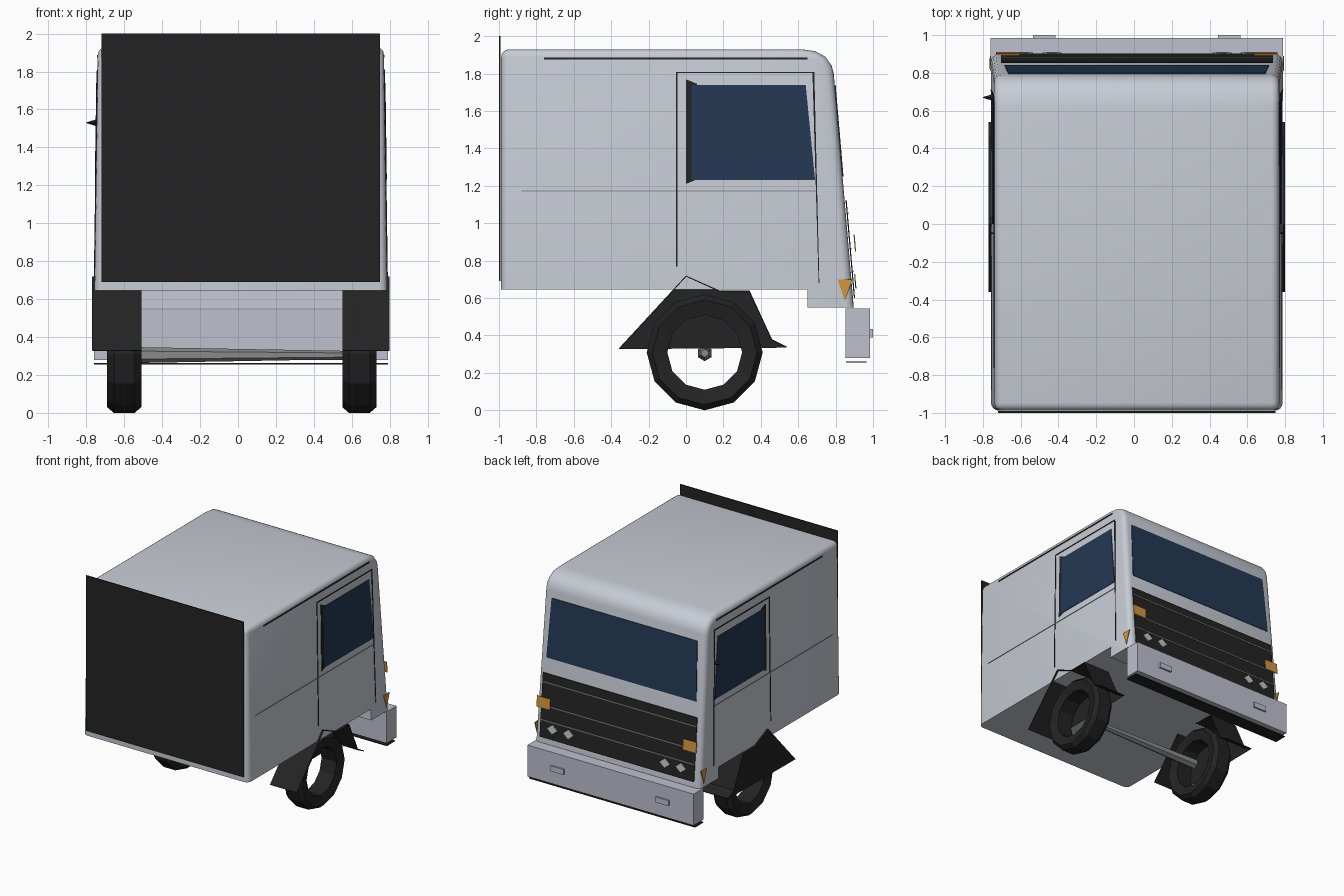
import bpy, bmesh, math
from mathutils import Vector

if "Cube" in bpy.data.objects:
    bpy.data.objects.remove(bpy.data.objects["Cube"])

CX = 0.015  # the cab sits slightly off centre


def mat(name, r, g, b):
    m = bpy.data.materials.new(name)
    m.diffuse_color = (r, g, b, 1)
    m.use_nodes = True
    m.node_tree.nodes["Principled BSDF"].inputs["Base Color"].default_value = m.diffuse_color
    return m


PAINT = mat("light grey paint", 0.57, 0.60, 0.66)
BUMPER = mat("bumper grey", 0.52, 0.53, 0.62)
BLACK = mat("black", 0.017, 0.017, 0.017)
GLASS = mat("navy glass", 0.017, 0.040, 0.090)
ORANGE = mat("orange lamp", 0.65, 0.30, 0.045)
STEEL = mat("steel grey", 0.25, 0.26, 0.26)
LAMP = mat("pale lamp", 0.55, 0.56, 0.58)


def finish(name, bm, m, smooth=False):
    bmesh.ops.recalc_face_normals(bm, faces=bm.faces)
    me = bpy.data.meshes.new(name)
    bm.to_mesh(me)
    bm.free()
    me.materials.append(m)
    ob = bpy.data.objects.new(name, me)
    ob.location.x = CX
    bpy.context.collection.objects.link(ob)
    if smooth:
        bpy.context.view_layer.objects.active = ob
        ob.select_set(True)
        bpy.ops.object.shade_smooth_by_angle(angle=math.radians(35))
        ob.select_set(False)
    return ob


def prism(name, pts, off, m):
    """Polygon of 3D points extruded by a vector."""
    bm = bmesh.new()
    f = bm.faces.new([bm.verts.new(p) for p in pts])
    r = bmesh.ops.extrude_face_region(bm, geom=[f])
    vs = [v for v in r["geom"] if isinstance(v, bmesh.types.BMVert)]
    bmesh.ops.translate(bm, verts=vs, vec=off)
    return finish(name, bm, m)


def box(name, x0, x1, y0, y1, z0, z1, m):
    return prism(name, [(x0, y0, z0), (x1, y0, z0), (x1, y1, z0), (x0, y1, z0)],
                 (0, 0, z1 - z0), m)


def half_width(z):
    return 0.772 - 0.014 * (z - 0.645)


def front_y(z):
    return 0.79 + (1.8 - z) * 0.0856


def side(name, yz, m, lift=0.003):
    """Thin plate on both flanks."""
    for s, tag in ((-1, "left"), (1, "right")):
        prism(f"{name}_{tag}", [(s * (half_width(z) + lift - 0.004), y, z) for y, z in yz],
              (s * 0.005, 0, 0), m)


def front(name, xz, m, lift=0.002):
    """Thin plate on the sloping nose."""
    return prism(name, [(x, front_y(z) + lift - 0.003, z) for x, z in xz], (0, 0.006, 0), m)


def rect(a0, a1, b0, b1):
    return [(a0, b0), (a1, b0), (a1, b1), (a0, b1)]


# cab shell: side profile, tapered upwards, rounded along its outer edges
prof = [(-0.988, 0.645), (0.65, 0.645), (0.65, 0.55), (0.897, 0.55), (0.79, 1.80),
        (0.778, 1.845), (0.745, 1.89), (0.69, 1.92), (0.62, 1.93), (-0.988, 1.93)]
bm = bmesh.new()
f = bm.faces.new([bm.verts.new((-half_width(z), y, z)) for y, z in prof])
r = bmesh.ops.extrude_face_region(bm, geom=[f])
for v in [v for v in r["geom"] if isinstance(v, bmesh.types.BMVert)]:
    v.co.x = half_width(v.co.z)
edges = []
for e in bm.edges:
    a, b = e.verts[0].co, e.verts[1].co
    if max(a.z, b.z) < 0.66:
        continue
    if a.x * b.x > 0 or (a.y < -0.9 and b.y < -0.9):
        edges.append(e)
bmesh.ops.bevel(bm, geom=edges, offset=0.042, segments=4, profile=0.5,
                affect='EDGES', clamp_overlap=False)
finish("cab_body", bm, PAINT, True)

# black rear panel
box("rear_panel", -0.735, 0.735, -1.0, -0.991, 0.69, 2.0, BLACK)

# side windows, door seams, gutter
side("side_window_frame", [(0.0, 1.21), (0.06, 1.235), (0.06, 1.745), (0.0, 1.77)], BLACK)
side("side_window", [(0.03, 1.23), (0.69, 1.23), (0.64, 1.74), (0.03, 1.74)], GLASS, 0.005)
side("door_rear_seam", rect(-0.053, -0.046, 0.77, 1.81), BLACK)
side("door_top_seam", rect(-0.05, 0.68, 1.802, 1.81), BLACK)
side("door_front_seam", [(0.709, 0.68), (0.713, 0.68), (0.686, 1.81), (0.676, 1.81)], BLACK)
side("waist_line", rect(-0.88, 0.70, 1.171, 1.176), STEEL)
side("roof_gutter", rect(-0.76, 0.65, 1.875, 1.886), BLACK)
side("side_indicator", [(0.81, 0.70), (0.89, 0.70), (0.85, 0.585)], ORANGE, 0.006)

# windscreen and grille
front("windscreen", [(-0.70, 1.25), (0.70, 1.25), (0.68, 1.74), (-0.68, 1.74)], GLASS)
front("grille", rect(-0.72, 0.72, 0.60, 1.125), BLACK, 0.008)
for i, z in enumerate((1.05, 0.86, 0.74)):
    front(f"grille_bar_{i}", rect(-0.72, 0.72, z, z + 0.008), STEEL, 0.012)

# lamps on the nose
for s, tag in ((-1, "left"), (1, "right")):
    for i, x in enumerate((0.45, 0.60)):
        c = s * x
        front(f"headlight_{tag}_{i}", [(c - 0.05, 0.69), (c, 0.65), (c + 0.05, 0.69), (c, 0.73)],
              LAMP, 0.02)
    a, b = sorted((s * 0.62, s * 0.745))
    front(f"front_indicator_{tag}", rect(a, b, 0.85, 0.94), ORANGE, 0.035)
    a, b = sorted((s * 0.43, s * 0.55))
    box(f"bumper_lamp_{tag}", a, b, 0.98, 1.0, 0.39, 0.435, BUMPER)

# bumper with dark strip below
box("bumper", -0.775, 0.775, 0.852, 0.985, 0.28, 0.545, BUMPER)
box("bumper_underside", -0.775, 0.775, 0.855, 0.965, 0.255, 0.262, BLACK)

# small mirror spike on the left flank
bm = bmesh.new()
bmesh.ops.create_cone(bm, cap_ends=True, segments=4, radius1=0.02, radius2=0.002, depth=0.06)
for v in bm.verts:
    v.co = Vector((-0.785 - v.co.z, 0.67 + v.co.x, 1.53 + v.co.y))
finish("mirror", bm, BLACK)

# wheels: revolved open rings
ring = [(0.20, -0.07), (0.28, -0.09), (0.31, -0.055), (0.31, 0.055), (0.28, 0.09), (0.20, 0.07)]
N = 12
for tag, x in (("left", -0.615), ("right", 0.625)):
    bm = bmesh.new()
    rows = []
    for i in range(N):
        a = 2 * math.pi * i / N
        rows.append([bm.verts.new((x + w, 0.10 + q * math.sin(a), 0.31 - q * math.cos(a)))
                     for q, w in ring])
    for i in range(N):
        for j in range(len(ring)):
            k = (j + 1) % len(ring)
            n = (i + 1) % N
            bm.faces.new((rows[i][j], rows[i][k], rows[n][k], rows[n][j]))
    finish(f"wheel_{tag}", bm, BLACK)

# angular fenders: arch strip plus a wall on the left edge of each
arch = [(-0.36, 0.33), (0.0, 0.72), (0.18, 0.64), (0.34, 0.64), (0.46, 0.38), (0.54, 0.34)]
for tag, x0, x1 in (("left", -0.785, -0.525), ("right", 0.535, 0.785)):
    bm = bmesh.new()
    lo = [bm.verts.new((x0, y, z)) for y, z in arch]
    hi = [bm.verts.new((x1, y, z)) for y, z in arch]
    for i in range(len(arch) - 1):
        bm.faces.new((lo[i], lo[i + 1], hi[i + 1], hi[i]))
    bm.faces.new(lo)
    ob = finish(f"fender_{tag}", bm, BLACK)
    sol = ob.modifiers.new("thickness", 'SOLIDIFY')
    sol.thickness = 0.006

# tapered axle
bm = bmesh.new()
bmesh.ops.create_cone(bm, cap_ends=True, segments=6, radius1=0.042, radius2=0.022, depth=1.12)
for v in bm.verts:
    v.co = Vector((v.co.z, 0.10 + v.co.x, 0.305 + v.co.y))
finish("axle", bm, STEEL)
